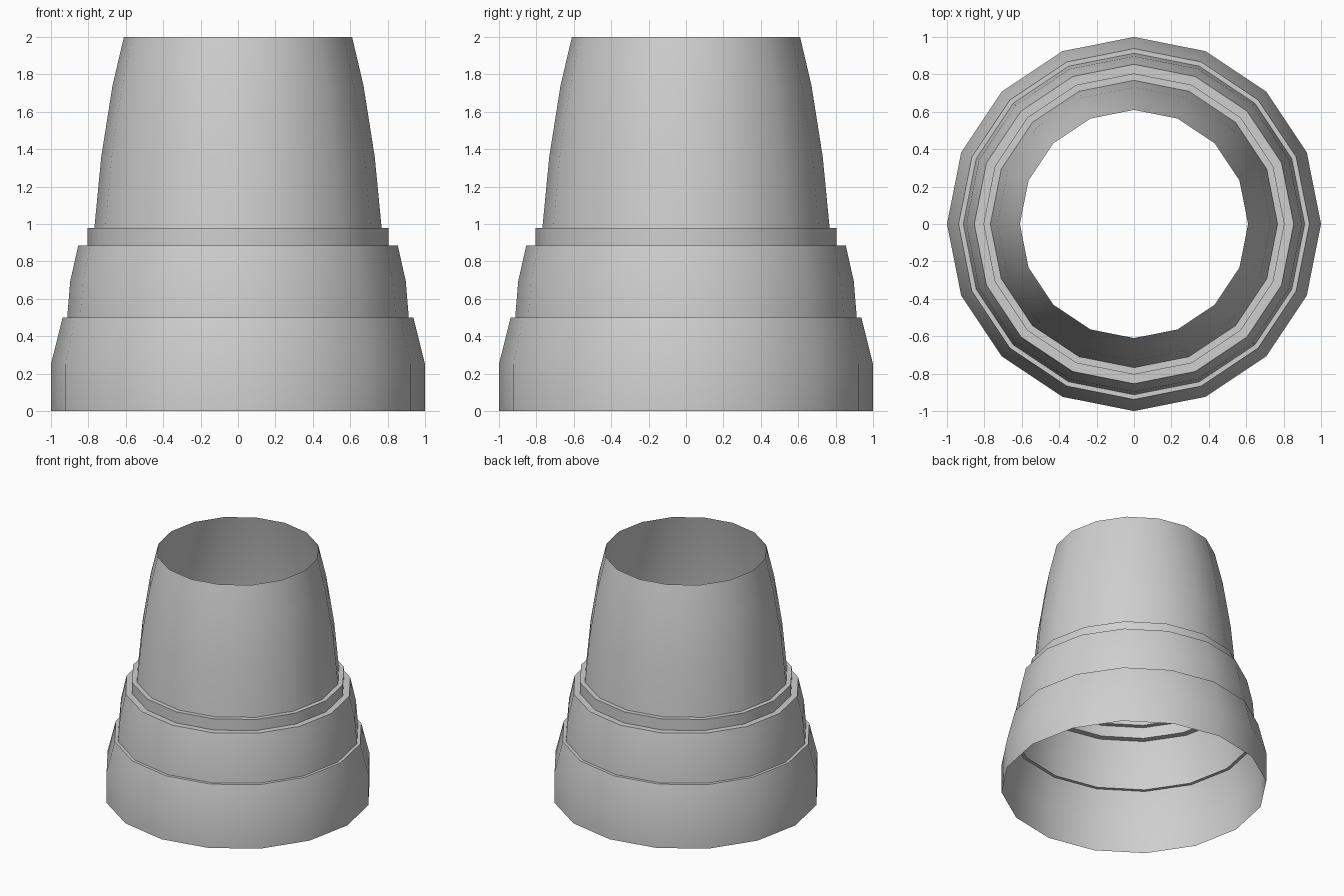
import bpy
import bmesh
from math import cos, sin, tau, radians

default_cube = bpy.data.objects.get("Cube")
if default_cube:
    bpy.data.objects.remove(default_cube, do_unlink=True)

SIDES = 16

# Single plain grey for the whole shell
grey = bpy.data.materials.new("light grey")
grey.use_nodes = True
colour = (0.62, 0.62, 0.62, 1)
grey.diffuse_color = colour
grey.node_tree.nodes["Principled BSDF"].inputs["Base Color"].default_value = colour


def turned_shell(name, profile):
    """Open sheet turned around z from (radius, height) points, bottom to top."""
    bm = bmesh.new()
    rings = [[bm.verts.new((r * cos(tau * i / SIDES), r * sin(tau * i / SIDES), z))
              for i in range(SIDES)] for r, z in profile]
    for low, high in zip(rings, rings[1:]):
        for i in range(SIDES):
            j = (i + 1) % SIDES
            bm.faces.new((low[i], low[j], high[j], high[i]))
    mesh = bpy.data.meshes.new(name)
    bm.to_mesh(mesh)
    bm.free()
    mesh.materials.append(grey)
    obj = bpy.data.objects.new(name, mesh)
    bpy.context.collection.objects.link(obj)
    bpy.ops.object.select_all(action='DESELECT')
    obj.select_set(True)
    bpy.context.view_layer.objects.active = obj
    bpy.ops.object.shade_smooth_by_angle(angle=radians(35))
    return obj


# Flared base with its narrow top ledge
turned_shell("base_skirt", [(1, 0), (1, 0.25), (0.938, 0.5), (0.913, 0.5)])
# Middle band with its ledge
turned_shell("middle_band", [(0.913, 0.5), (0.897, 0.695), (0.854, 0.886), (0.805, 0.886)])
# Thin straight collar with its ledge
turned_shell("collar", [(0.805, 0.886), (0.805, 0.978), (0.768, 0.978)])
# Tall tapering sleeve, open at the top
turned_shell("upper_sleeve", [(0.768, 0.978), (0.731, 1.36), (0.671, 1.74), (0.61, 2)])
